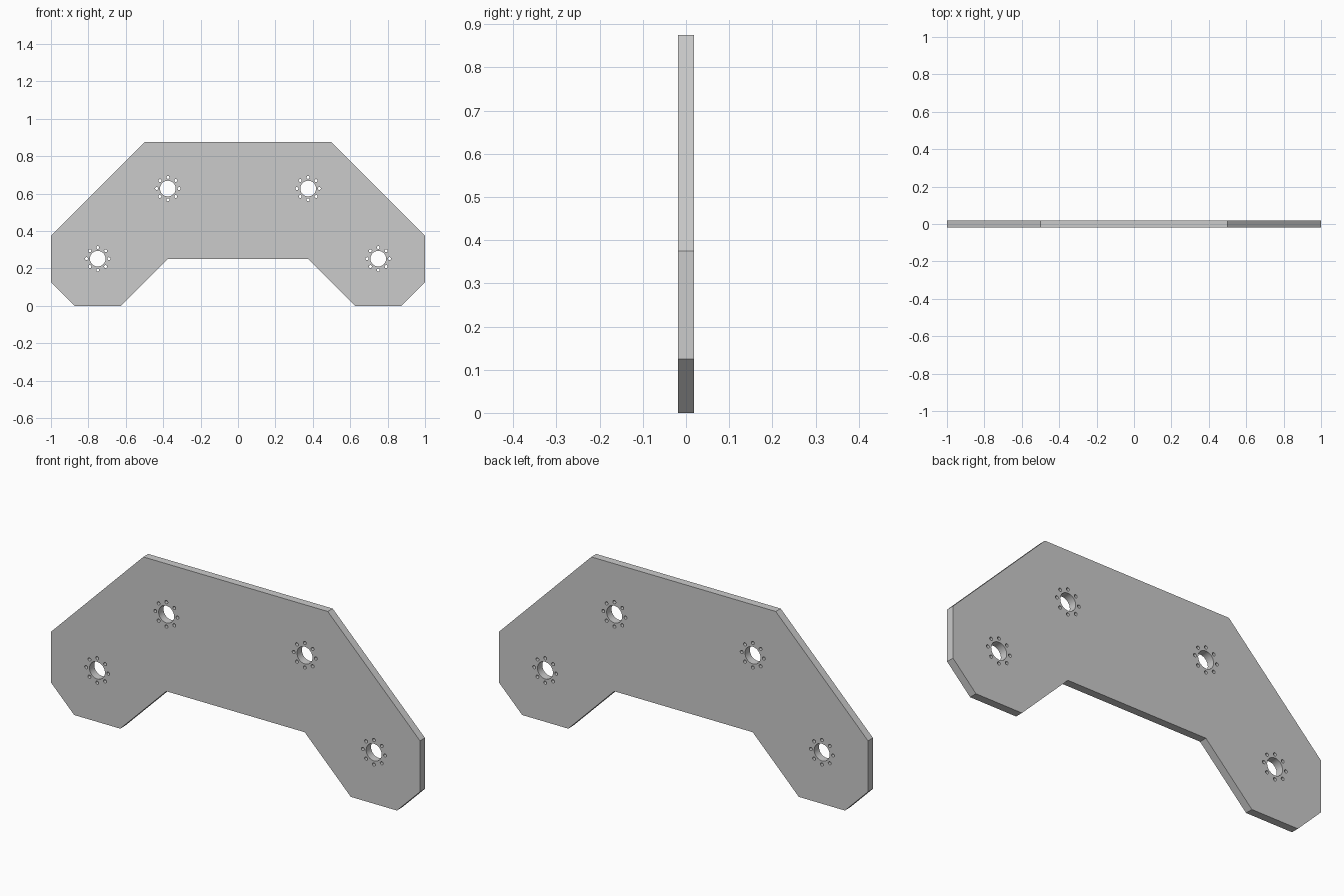
import bpy, bmesh
from math import cos, sin, pi, radians
from mathutils import Matrix

if "Cube" in bpy.data.objects:
    bpy.data.objects.remove(bpy.data.objects["Cube"])

THICKNESS = 0.038

curve = bpy.data.curves.new("bracket_plate", "CURVE")
curve.dimensions = "2D"
curve.fill_mode = "BOTH"
curve.extrude = THICKNESS / 2


def add_loop(points):
    spline = curve.splines.new("POLY")
    spline.points.add(len(points) - 1)
    for p, (x, z) in zip(spline.points, points):
        p.co = (x, z, 0, 1)
    spline.use_cyclic_u = True


def add_hole(cx, cz, radius, sides):
    add_loop([(cx + radius * cos(2 * pi * i / sides),
               cz + radius * sin(2 * pi * i / sides)) for i in range(sides)])


# Plate outline: right half, mirrored to the left
half = [(0.375, 0.25), (0.625, 0), (0.875, 0), (1, 0.125), (1, 0.375), (0.5, 0.875)]
add_loop(half + [(-x, z) for x, z in reversed(half)])

# Four bores, each with a ring of eight bolt holes
for side in (-1, 1):
    for x, z in ((0.375, 0.627), (0.75, 0.252)):
        add_hole(side * x, z, 0.042, 32)
        for k in range(8):
            a = k * pi / 4
            add_hole(side * x + 0.06 * cos(a), z + 0.06 * sin(a), 0.008, 16)

plate = bpy.data.objects.new("bracket_plate", curve)
bpy.context.collection.objects.link(plate)
bpy.context.view_layer.objects.active = plate
plate.select_set(True)
bpy.ops.object.convert(target="MESH")
plate = bpy.context.object

# Stand the plate upright and weld faces to the walls
bm = bmesh.new()
bm.from_mesh(plate.data)
bmesh.ops.transform(bm, matrix=Matrix.Rotation(pi / 2, 4, "X"), verts=bm.verts)
bmesh.ops.remove_doubles(bm, verts=bm.verts, dist=0.0001)
bmesh.ops.recalc_face_normals(bm, faces=bm.faces)
bm.to_mesh(plate.data)
bm.free()
bpy.ops.object.shade_smooth_by_angle(angle=radians(30))
